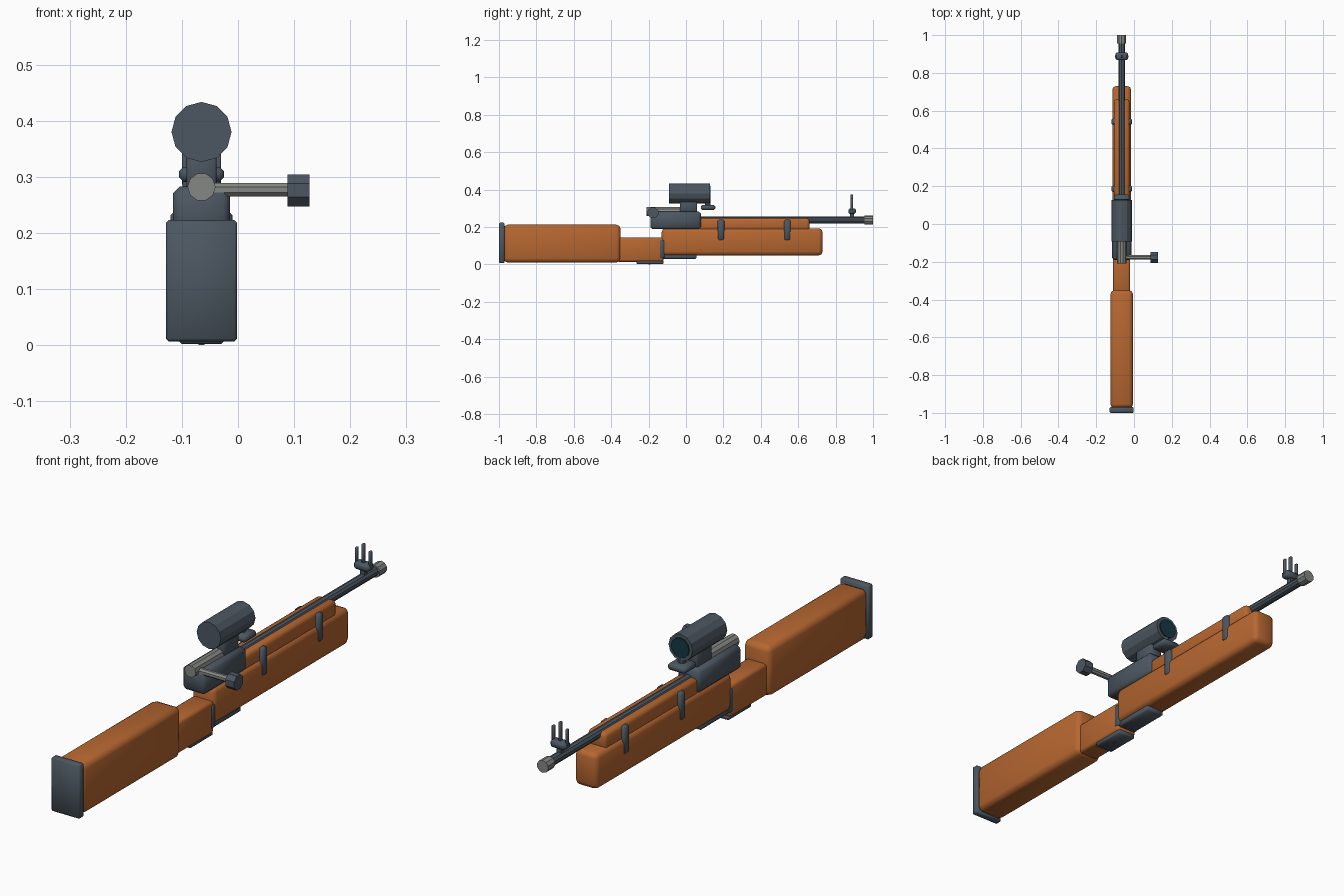
import bpy, math

if "Cube" in bpy.data.objects:
    bpy.data.objects.remove(bpy.data.objects["Cube"])

CX = -0.065  # centre line of the long body


def colour(name, rgb):
    m = bpy.data.materials.new(name)
    m.diffuse_color = (*rgb, 1)
    m.use_nodes = True
    m.node_tree.nodes["Principled BSDF"].inputs["Base Color"].default_value = m.diffuse_color
    return m


WOOD = colour("orange wood", (0.47, 0.135, 0.03))
SLATE = colour("dark slate metal", (0.072, 0.095, 0.12))
STEEL = colour("grey steel", (0.23, 0.245, 0.23))
GLASS = colour("dark teal glass", (0.008, 0.04, 0.06))


def box(name, mat, half, y, z, bevel=0.006, segs=1, cx=CX):
    """Rounded box: half width about cx, then y and z ranges."""
    bpy.ops.mesh.primitive_cube_add(
        size=1, location=(cx, (y[0] + y[1]) / 2, (z[0] + z[1]) / 2))
    ob = bpy.context.object
    ob.name = name
    ob.scale = (2 * half, y[1] - y[0], z[1] - z[0])
    bpy.ops.object.transform_apply(location=False, rotation=False, scale=True)
    ob.data.materials.append(mat)
    if bevel:
        b = ob.modifiers.new("rounding", 'BEVEL')
        b.width, b.segments = bevel, segs
        bpy.ops.object.modifier_apply(modifier=b.name)
        bpy.ops.object.shade_smooth_by_angle(angle=math.radians(60))
    return ob


def rod(name, mat, r, axis, a, b, c, sides, turn=0.0):
    """Faceted rod along an axis from a to b; c holds the other two coordinates."""
    i = "xyz".index(axis)
    loc = list(c)
    loc.insert(i, (a + b) / 2)
    rot = [(0, math.pi / 2, 0), (math.pi / 2, 0, 0), (0, 0, 0)][i]
    bpy.ops.mesh.primitive_cylinder_add(
        vertices=sides, radius=r, depth=b - a, location=loc, rotation=rot)
    ob = bpy.context.object
    ob.name = name
    ob.data.materials.append(mat)
    if turn:
        ob.rotation_euler.rotate_axis('Z', turn)
    return ob


# Wooden body
box("rear_stock", WOOD, 0.060, (-0.975, -0.35), (0.010, 0.212), 0.022, 2)
box("grip_neck", WOOD, 0.045, (-0.37, -0.12), (0.014, 0.143), 0.012, 2)
box("fore_stock", WOOD, 0.050, (-0.13, 0.73), (0.048, 0.193), 0.02, 2)
box("upper_guard", WOOD, 0.041, (0.07, 0.66), (0.180, 0.247), 0.014, 2)
box("butt_plate", SLATE, 0.0635, (-1.0, -0.97), (0.007, 0.223), 0.005)

# Clamps on the fore stock
for n, y in enumerate((0.187, 0.542)):
    box(f"clamp_{n + 1}", SLATE, 0.055, (y - 0.018, y + 0.018), (0.127, 0.240), 0.008)

# Underside plates
box("neck_collar", SLATE, 0.047, (-0.142, -0.115), (0.035, 0.130), 0.004)
box("front_bottom_plate", SLATE, 0.040, (-0.14, 0.055), (0.030, 0.055), 0.005)
box("rear_bottom_plate", SLATE, 0.040, (-0.265, -0.12), (0.002, 0.022), 0.005)
box("bottom_stud", SLATE, 0.005, (-0.20, -0.19), (0.0, 0.01), 0)

# Receiver and bolt
box("receiver", SLATE, 0.051, (-0.19, 0.08), (0.188, 0.283), 0.012)
rod("bolt", STEEL, 0.025, 'y', -0.21, 0.04, (CX, 0.282), 10, math.pi / 2)
rod("bolt_handle", STEEL, 0.013, 'x', CX, 0.095, (-0.177, 0.277), 8, math.pi / 8)
rod("bolt_knob", SLATE, 0.031, 'x', 0.088, 0.127, (-0.177, 0.276), 8, math.pi / 8)

# Barrel
rod("barrel", SLATE, 0.0185, 'y', 0.05, 0.96, (CX, 0.237), 10)
rod("muzzle", STEEL, 0.025, 'y', 0.955, 1.0, (CX, 0.237), 10)

# Scope
box("scope_mount", SLATE, 0.027, (-0.033, 0.06), (0.27, 0.36), 0.004)
rod("scope_tube", SLATE, 0.0535, 'y', -0.092, 0.127, (CX, 0.38), 12)
rod("scope_lens", GLASS, 0.040, 'y', 0.125, 0.132, (CX, 0.38), 12)

# Rear sight
box("rear_sight_base", SLATE, 0.040, (0.08, 0.157), (0.291, 0.318), 0.008)
rod("rear_sight_post", SLATE, 0.015, 'z', 0.31, 0.345, (CX, 0.117), 8)

# Front sight with three prongs
box("front_sight_base", SLATE, 0.034, (0.868, 0.908), (0.270, 0.300), 0.008)
box("front_sight_foot", SLATE, 0.010, (0.878, 0.898), (0.245, 0.28), 0)
for n, (dx, top) in enumerate(((-0.030, 0.352), (0, 0.374), (0.030, 0.352))):
    box(f"front_sight_prong_{n + 1}", SLATE, 0.005, (0.880, 0.894), (0.285, top),
        0.002, cx=CX + dx)
